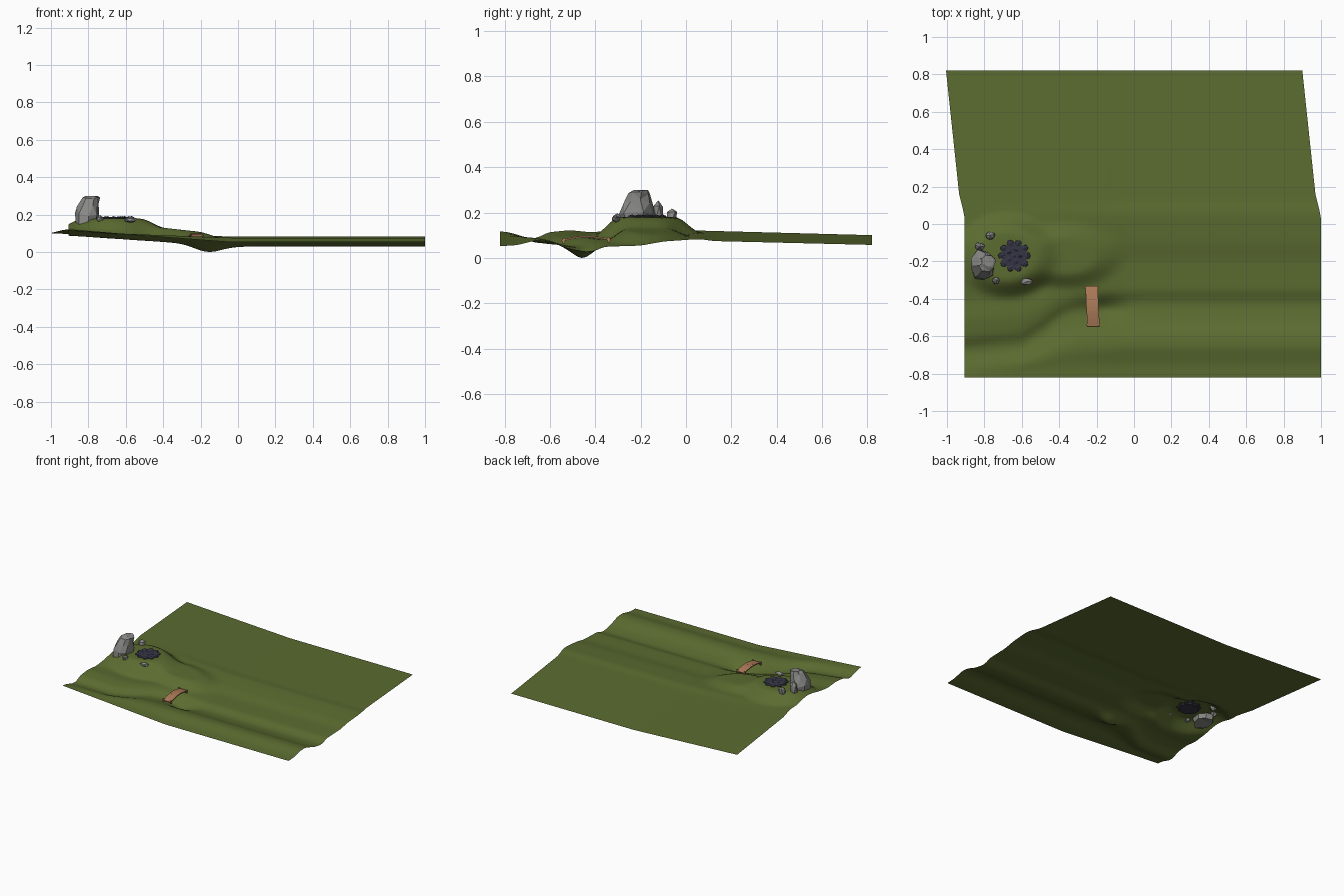
import bpy, bmesh, math, random
from mathutils import Vector, Matrix

if "Cube" in bpy.data.objects:
    bpy.data.objects.remove(bpy.data.objects["Cube"])

random.seed(4)

def material(name, rgb):
    m = bpy.data.materials.new(name)
    m.diffuse_color = (*rgb, 1)
    m.use_nodes = True
    m.node_tree.nodes["Principled BSDF"].inputs["Base Color"].default_value = m.diffuse_color
    return m

GRASS = material("grass green", (0.105, 0.15, 0.03))
STONE = material("grey stone", (0.25, 0.25, 0.24))
CHAR = material("dark slate", (0.035, 0.035, 0.06))
WOOD = material("tan wood", (0.42, 0.20, 0.10))

def finish(name, bm, mat, smooth=False):
    me = bpy.data.meshes.new(name)
    bmesh.ops.recalc_face_normals(bm, faces=bm.faces)
    bm.to_mesh(me)
    bm.free()
    me.materials.append(mat)
    ob = bpy.data.objects.new(name, me)
    bpy.context.collection.objects.link(ob)
    for p in me.polygons:
        p.use_smooth = smooth
    return ob

def interp(pts, t):
    if t <= pts[0][0]:
        return pts[0][1]
    for (a, u), (b, v) in zip(pts, pts[1:]):
        if t <= b:
            return u + (v - u) * (t - a) / (b - a)
    return pts[-1][1]

def soft(pts, t):
    return sum(interp(pts, t + k * 0.008) for k in (-2, -1, 0, 1, 2)) / 5

def hump(x, y, cx, cy, rx, ry, inner):
    d = math.hypot((x - cx) / rx, (y - cy) / ry)
    t = min(1, max(0, (1 - d) / (1 - inner)))
    return t * t * (3 - 2 * t)

# Terrain cross-sections (y, z) on the right and left, and the ditch path
RIGHT = [(-.82, .055), (-.75, .058), (-.66, .08), (-.6, .075), (-.52, .045), (-.44, .03),
         (-.40, .035), (-.36, .052), (-.2, .057), (-.1, .075), (0, .082), (.06, .086),
         (.12, .077), (.82, .06)]
LEFT = [(-.82, .12), (-.78, .115), (-.70, .088), (-.66, .092), (-.62, .115), (-.52, .125),
        (-.42, .115), (-.3, .13), (0, .125), (.1, .122), (.82, .103)]
DITCH = [(-.9, -.69), (-.6, -.66), (-.48, -.58), (-.4, -.51), (-.3, -.47), (-.15, -.455), (0, -.44)]
SHEAR = [(.03, 0), (.08, -.01), (.16, -.03), (.82, -.1)]

def ground_z(x, y):
    w = min(1, max(0, (-0.04 - x) / 0.86))
    c = soft(DITCH, x)
    warp = lambda c0: interp([(-.82, -.82), (c, c0), (0, 0), (.82, .82)], y)
    z = soft(RIGHT, warp(-.44)) * (1 - w) + soft(LEFT, warp(-.70)) * w
    # ridge, plateau and pool
    z += hump(x, y, -.36, -.17, .32, .19, .45) * max(0, .132 - (x + .4) * .11 - z)
    z += hump(x, y, -.68, -.17, .29, .24, .5) * max(0, .182 - z)
    return z - .037 * math.exp(-((x + .16) / .1) ** 2 - ((y + .46) / .06) ** 2)

bm = bmesh.new()
NX, NY = 76, 82
rows = []
for j in range(NY + 1):
    y = -.82 + 1.64 * j / NY
    row = []
    for i in range(NX + 1):
        x = -.905 + 1.905 * i / NX
        row.append(bm.verts.new((x + interp(SHEAR, y), y, ground_z(x, y))))
    rows.append(row)
low = min(v.co.z for v in bm.verts)
for v in bm.verts:
    v.co.z -= low
for a, b in zip(rows, rows[1:]):
    for i in range(NX):
        bm.faces.new((a[i], a[i + 1], b[i + 1], b[i]))
finish("terrain", bm, GRASS, True)

# Loose stones: jittered, stretched icospheres
def stone(bm, c, r, jitter=0.15, sub=1):
    vs = bmesh.ops.create_icosphere(bm, subdivisions=sub, radius=1)["verts"]
    rot = Matrix.Rotation(random.uniform(0, 6), 3, 'Z')
    for v in vs:
        p = rot @ v.co * random.uniform(1 - jitter, 1 + jitter)
        v.co = Vector((c[i] + p[i] * r[i] for i in range(3)))

for name, c, r in [
        ("tall_side_stone", (-.825, -.122, .20), (.03, .025, .06)),
        ("back_stone", (-.768, -.062, .185), (.026, .024, .037)),
        ("small_front_stone", (-.737, -.302, .175), (.022, .02, .02)),
        ("flat_stone", (-.573, -.308, .172), (.037, .022, .016))]:
    bm = bmesh.new()
    stone(bm, c, r)
    finish(name, bm, STONE)

# Boulder: stacked eight-sided rings (z, centre x, centre y, radius x, radius y)
bm = bmesh.new()
rings = []
for z, cx, cy, rx, ry in [(.14, -.812, -.22, .062, .085), (.20, -.81, -.22, .066, .085),
                          (.25, -.798, -.212, .058, .066), (.285, -.786, -.205, .046, .05),
                          (.30, -.782, -.20, .036, .034)]:
    ring = []
    for k in range(8):
        a = 2 * math.pi * (k + .3) / 8 + random.uniform(-.15, .15)
        s = random.uniform(.9, 1.1)
        ring.append(bm.verts.new((cx + rx * s * math.cos(a), cy + ry * s * math.sin(a),
                                  min(.3, z + random.uniform(-.008, .008)))))
    rings.append(ring)
for a, b in zip(rings, rings[1:]):
    for k in range(8):
        bm.faces.new((a[k], a[(k + 1) % 8], b[(k + 1) % 8], b[k]))
bm.faces.new(rings[0])
bm.faces.new(rings[-1])
bmesh.ops.triangulate(bm, faces=bm.faces)
finish("boulder", bm, STONE)

# Fire pit: dark disc, ring of stones and coals in the middle
PX, PY = -.64, -.17
bm = bmesh.new()
bmesh.ops.create_cone(bm, cap_ends=True, segments=16, radius1=.07, radius2=.07, depth=.02,
                      matrix=Matrix.Translation((PX, PY, .175)))
for n, rad, size in [(10, .07, .02), (5, .033, .017), (1, 0, .015)]:
    for k in range(n):
        a = 2 * math.pi * k / n
        stone(bm, (PX + rad * math.cos(a), PY + rad * math.sin(a), .18),
              (size, size, .011), .1)
finish("fire_pit", bm, CHAR)

# Foot bridge: arched deck of planks with stub posts at the corners
def box(bm, c, size, rot=Matrix()):
    bmesh.ops.create_cube(bm, size=1, matrix=Matrix.Translation(c) @ rot @ Matrix.Diagonal((*size, 1)))

bm = bmesh.new()
N = 10
arch = lambda t: .076 + .016 * math.sin(math.pi * t) + .004 * t
for k in range(N):
    t0, t1 = k / N, (k + 1) / N
    y0, y1 = -.548 + .216 * t0, -.548 + .216 * t1
    ang = math.atan2(arch(t1) - arch(t0), y1 - y0)
    box(bm, (-.2175 - .01 * t0, (y0 + y1) / 2, (arch(t0) + arch(t1)) / 2),
        (.066, .0225, .007), Matrix.Rotation(ang, 4, 'X'))
for t in (.04, .96):
    for s in (-1, 1):
        box(bm, (-.2175 - .01 * t + s * .032, -.548 + .216 * t, arch(t) - .002), (.01, .01, .024))
finish("foot_bridge", bm, WOOD)
